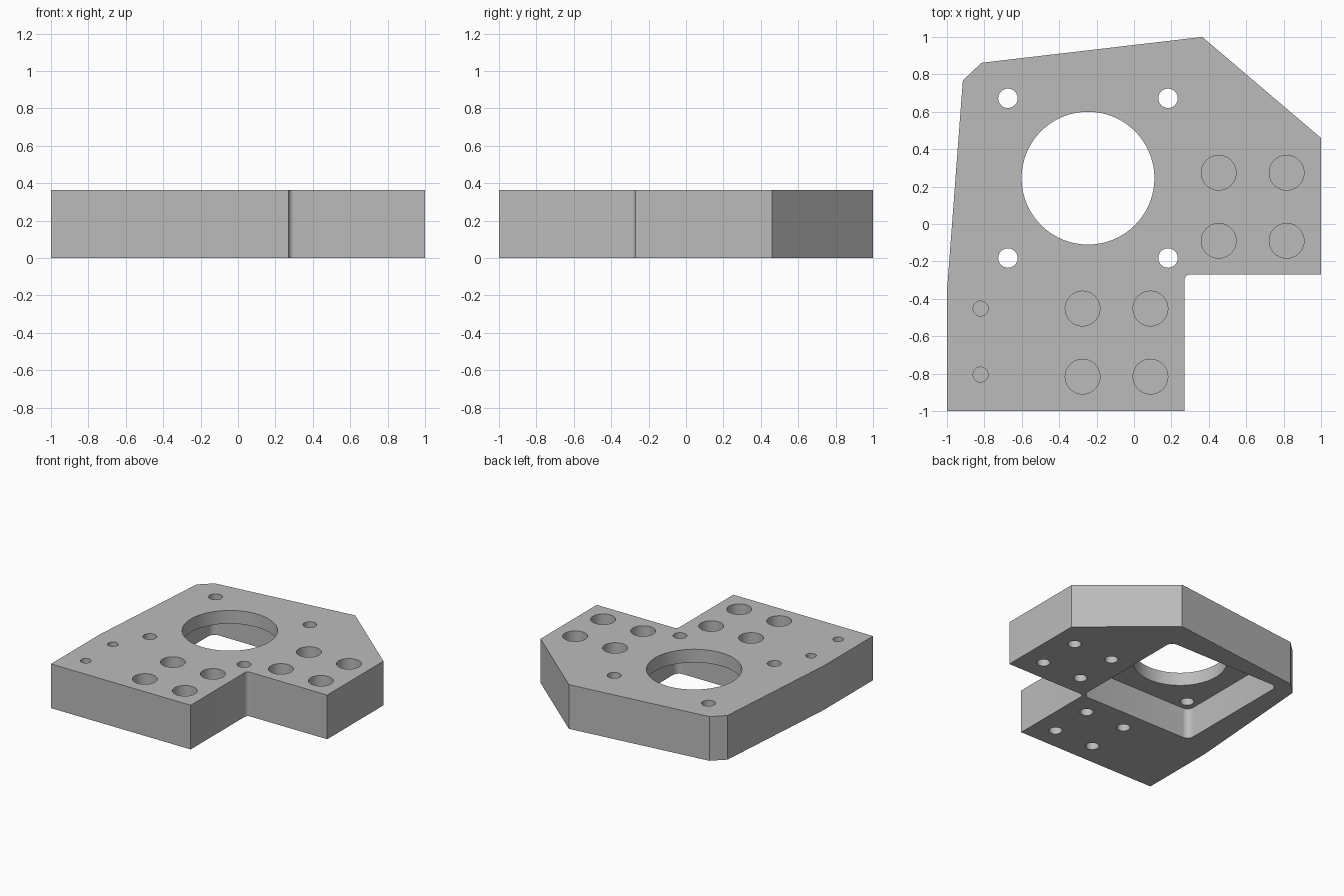
import bpy, bmesh, math
from mathutils import Vector

default = bpy.data.objects.get("Cube")
if default:
    bpy.data.objects.remove(default, do_unlink=True)

THICK = 0.363      # plate thickness
SKIN = 0.109       # web left above the pocket
CX, CY = -0.246, 0.245   # bore centre

grey = bpy.data.materials.new("plain grey")
grey.use_nodes = True
grey.diffuse_color = (0.5, 0.5, 0.5, 1)
grey.node_tree.nodes["Principled BSDF"].inputs["Base Color"].default_value = (0.5, 0.5, 0.5, 1)


def arc(cx, cy, r, start, end, steps):
    """Points along an arc, angles in degrees."""
    angles = [math.radians(start + (end - start) * i / steps) for i in range(steps + 1)]
    return [(cx + r * math.cos(a), cy + r * math.sin(a)) for a in angles]


def prism(bm, outline, z0, z1):
    """Close an outline into a solid between two heights."""
    low = [bm.verts.new((x, y, z0)) for x, y in outline]
    high = [bm.verts.new((x, y, z1)) for x, y in outline]
    bm.faces.new(low[::-1])
    bm.faces.new(high)
    for i in range(len(low)):
        j = (i + 1) % len(low)
        bm.faces.new((low[i], low[j], high[j], high[i]))


def hole(bm, x, y, r, z0, z1, sides=40):
    prism(bm, arc(x, y, r, 0, 360, sides)[:-1], z0, z1)


def make_object(name, bm):
    bmesh.ops.recalc_face_normals(bm, faces=bm.faces)
    mesh = bpy.data.meshes.new(name)
    bm.to_mesh(mesh)
    bm.free()
    mesh.materials.append(grey)
    obj = bpy.data.objects.new(name, mesh)
    bpy.context.collection.objects.link(obj)
    return obj


# Plate outline with a filleted inner notch
fillet = 0.03
outline = [(-1, -1), (0.27, -1)]
outline += arc(0.27 + fillet, -0.27 - fillet, fillet, 180, 90, 8)
outline += [(1, -0.27), (1, 0.46), (0.365, 1), (-0.815, 0.862), (-0.915, 0.768), (-1, -0.36)]
bm = bmesh.new()
prism(bm, outline, 0, THICK)
plate = make_object("mounting_plate", bm)

# Square pocket with rounded corners, open underneath
half, r = 0.52, 0.055
pocket = []
for k, (sx, sy) in enumerate([(1, 1), (-1, 1), (-1, -1), (1, -1)]):
    pocket += arc(CX + sx * (half - r), CY + sy * (half - r), r, 90 * k, 90 * k + 90, 8)
bm = bmesh.new()
prism(bm, pocket, -0.1, THICK - SKIN)
pocket_cutter = make_object("pocket_cutter", bm)

# Central bore and its four fixing holes
bm = bmesh.new()
hole(bm, CX, CY, 0.355, 0.1, 0.5, 96)
for sx in (-1, 1):
    for sy in (-1, 1):
        hole(bm, CX + sx * 0.428, CY + sy * 0.427, 0.052, 0.1, 0.5)

# Screw recesses: wide from above, narrow from below, thin web between
for x0, y0 in [(0.453, -0.09), (-0.275, -0.816)]:
    for dx in (0, 0.363):
        for dy in (0, 0.364):
            hole(bm, x0 + dx, y0 + dy, 0.093, 0.17, 0.5)
            hole(bm, x0 + dx, y0 + dy, 0.05, -0.1, 0.162)

# Two small blind holes near the right edge
for y in (-0.452, -0.805):
    hole(bm, -0.82, y, 0.04, 0.12, 0.5)
hole_cutter = make_object("hole_cutter", bm)

# Cut, then keep only the finished plate
for cutter in (pocket_cutter, hole_cutter):
    cutter.hide_render = True
    mod = plate.modifiers.new("cut", 'BOOLEAN')
    mod.operation = 'DIFFERENCE'
    mod.solver = 'EXACT'
    mod.object = cutter
bpy.context.view_layer.update()
graph = bpy.context.evaluated_depsgraph_get()
cut_mesh = bpy.data.meshes.new_from_object(plate.evaluated_get(graph))
plate.modifiers.clear()
plate.data = cut_mesh
for cutter in (pocket_cutter, hole_cutter):
    bpy.data.objects.remove(cutter, do_unlink=True)

# Smooth round walls, crisp edges
bpy.ops.object.select_all(action='DESELECT')
plate.select_set(True)
bpy.context.view_layer.objects.active = plate
bpy.ops.object.shade_smooth_by_angle(angle=math.radians(20))
